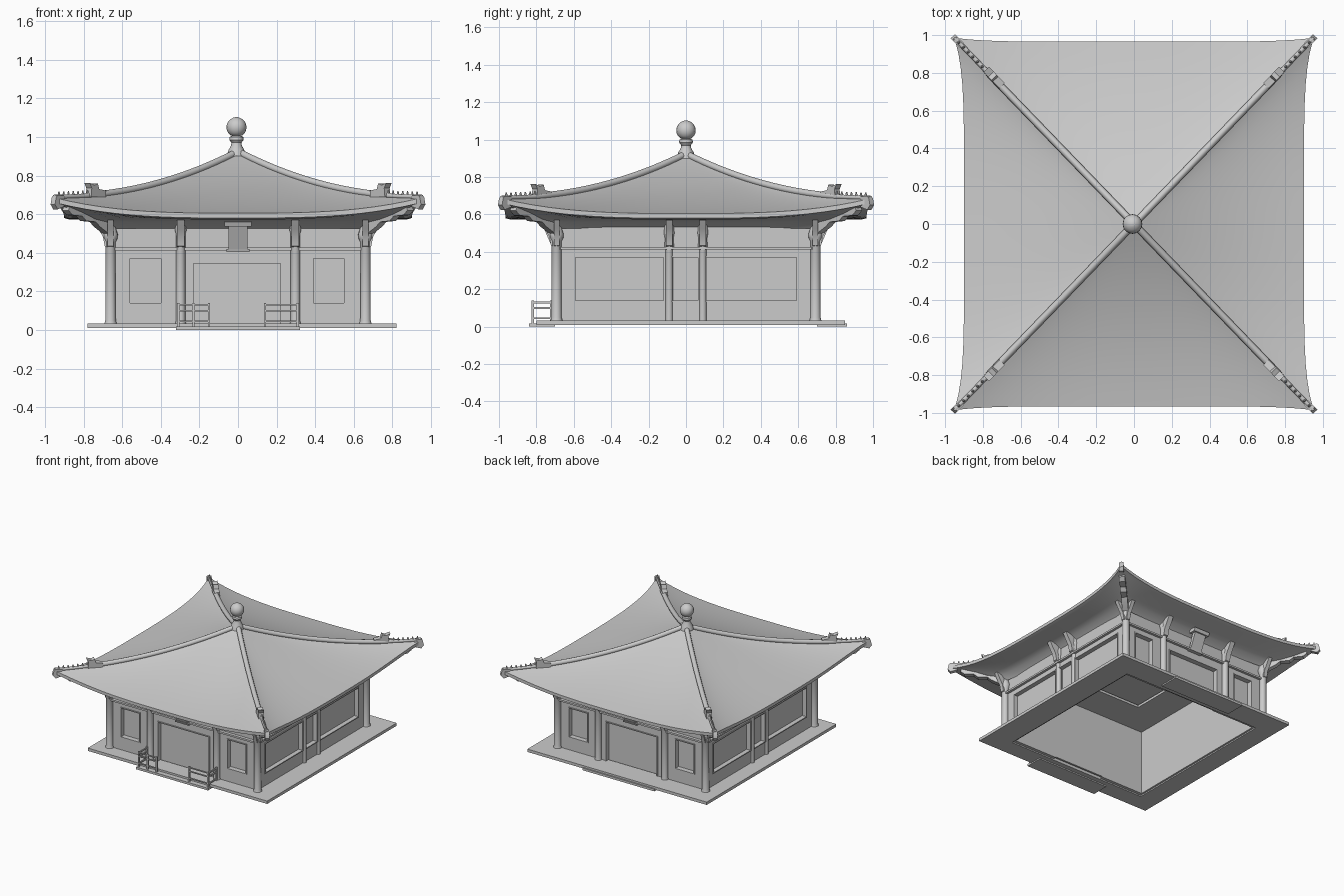
import bpy, bmesh, math
from mathutils import Matrix, Vector

if "Cube" in bpy.data.objects:
    bpy.data.objects.remove(bpy.data.objects["Cube"])

CX, CY = 0.95, 0.985          # roof corner
I4 = Matrix.Identity(4)


def finish(name, bm, angle=35):
    bmesh.ops.recalc_face_normals(bm, faces=bm.faces)
    me = bpy.data.meshes.new(name)
    bm.to_mesh(me)
    bm.free()
    ob = bpy.data.objects.new(name, me)
    bpy.context.collection.objects.link(ob)
    bpy.ops.object.select_all(action='DESELECT')
    bpy.context.view_layer.objects.active = ob
    ob.select_set(True)
    bpy.ops.object.shade_smooth_by_angle(angle=math.radians(angle))
    return ob


def box(bm, x0, x1, y0, y1, z0, z1, M=I4):
    S = Matrix.Diagonal((x1 - x0, y1 - y0, z1 - z0, 1))
    T = Matrix.Translation(((x0 + x1) / 2, (y0 + y1) / 2, (z0 + z1) / 2))
    bmesh.ops.create_cube(bm, size=1, matrix=M @ T @ S)


def lathe(bm, prof, x=0, y=0, n=16):
    rings = [[bm.verts.new((x + r * math.cos(2 * math.pi * k / n),
                            y + r * math.sin(2 * math.pi * k / n), z)) for k in range(n)] for r, z in prof]
    for a, b in zip(rings, rings[1:]):
        for k in range(n):
            bm.faces.new((a[k], a[(k + 1) % n], b[(k + 1) % n], b[k]))
    bm.faces.new(rings[0])
    bm.faces.new(rings[-1])


def prism(bm, poly, w, M):
    # polygon in (outward, height), outward is local -y
    a = [bm.verts.new(M @ Vector((-w / 2, -o, z))) for o, z in poly]
    b = [bm.verts.new(M @ Vector((w / 2, -o, z))) for o, z in poly]
    bm.faces.new(a)
    bm.faces.new(b)
    n = len(poly)
    for i in range(n):
        bm.faces.new((a[i], a[(i + 1) % n], b[(i + 1) % n], b[i]))


def place(x, y, deg):
    return Matrix.Translation((x, y, 0)) @ Matrix.Rotation(math.radians(deg), 4, 'Z')


def hip(t):
    return 0.685 + 0.235 * (1 - t) ** 2.1


# Roof: concave hipped sheet with upswept corners, fascia and coved soffit
N, R = 24, 16
perim = []
for side in range(4):
    for i in range(N):
        u = -1 + 2 * i / N
        in_x = CX - 0.05 * (1 - u ** 6)
        in_y = CY - 0.02 * (1 - u ** 6)
        perim.append(((u * CX, -in_y), (in_x, u * CY), (-u * CX, in_y), (-in_x, -u * CY))[side] + (abs(u),))
bm = bmesh.new()
rows = []
for j in range(R + 1):
    t = max(j / R, 0.01)
    rows.append([(x * t, y * t, hip(t) - 0.08 * (1 - u ** 3) * t * t) for x, y, u in perim])
rows.append([(x, y, z - 0.025) for x, y, z in rows[-1]])
rows.append([(x * 0.97, y * 0.97, z - 0.008) for x, y, z in rows[-1]])
for s, z in ((0.82, 0.575), (0.76, 0.56), (0.71, 0.525)):
    rows.append([(x * s, y * s, z) for x, y, u in perim])
rows = [[bm.verts.new(p) for p in r] for r in rows]
for a, b in zip(rows, rows[1:]):
    for k in range(len(a)):
        m = (k + 1) % len(a)
        bm.faces.new((a[k], b[k], b[m], a[m]))
finish("roof", bm, 40)

# Hip ridges: thick upper tube, thinner lower end
cu = bpy.data.curves.new("hip_ridges", 'CURVE')
cu.dimensions = '3D'
cu.bevel_depth = 0.019
cu.bevel_resolution = 2
cu.use_fill_caps = True
for sx in (-1, 1):
    for sy in (-1, 1):
        sp = cu.splines.new('POLY')
        sp.points.add(24)
        for k, p in enumerate(sp.points):
            t = 0.02 + 0.98 * k / 24
            p.co = (sx * CX * t, sy * CY * t, hip(t) + 0.004, 1)
            p.radius = 1 if t < 0.8 else 0.65
ob = bpy.data.objects.new("hip_ridges", cu)
bpy.context.collection.objects.link(ob)
bpy.ops.object.select_all(action='DESELECT')
bpy.context.view_layer.objects.active = ob
ob.select_set(True)
bpy.ops.object.convert(target='MESH')

# Ridge beasts, small teeth and corner tips
bm = bmesh.new()
beast = [(-0.06, 0.69), (0.05, 0.69), (0.045, 0.735), (0.06, 0.762), (0.025, 0.75), (0.0, 0.76), (-0.01, 0.73), (-0.06, 0.722)]
tip = [(-0.05, 0.64), (0.0, 0.625), (0.02, 0.65), (0.012, 0.685), (0.0, 0.70), (-0.05, 0.695)]
for sx in (-1, 1):
    for sy in (-1, 1):
        deg = math.degrees(math.atan2(sy * CY, sx * CX)) + 90
        prism(bm, beast, 0.04, place(sx * 0.74, sy * 0.775, deg))
        prism(bm, tip, 0.032, place(sx * 0.945, sy * 0.98, deg))
        for k in range(7):
            t = 0.82 + 0.026 * k
            bmesh.ops.create_cone(bm, cap_ends=True, segments=6, radius1=0.011, radius2=0.003, depth=0.03,
                                  matrix=Matrix.Translation((sx * CX * t, sy * CY * t, hip(t) + 0.018)))
finish("ridge_ornaments", bm)

# Finial
bm = bmesh.new()
ball = [(max(0.052 * math.sin(math.pi * k / 10), 0.008), 1.05 - 0.052 * math.cos(math.pi * k / 10)) for k in range(1, 11)]
lathe(bm, [(0.05, 0.90), (0.042, 0.93), (0.028, 0.955), (0.026, 0.97), (0.037, 0.985), (0.035, 1.0), (0.022, 1.006)] + ball[1:], x=-0.008)
finish("finial", bm)

# Base: walkway ring and front/back steps
bm = bmesh.new()
box(bm, -0.78, 0.82, -0.80, -0.66, 0.01, 0.033)
box(bm, -0.78, 0.82, 0.66, 0.85, 0.01, 0.033)
box(bm, -0.78, -0.62, -0.66, 0.66, 0.01, 0.033)
box(bm, 0.62, 0.82, -0.66, 0.66, 0.01, 0.033)
finish("walkway", bm)
bm = bmesh.new()
box(bm, -0.32, 0.32, -0.84, -0.70, 0, 0.018)
box(bm, -0.32, 0.32, 0.70, 0.86, 0, 0.018)
finish("steps", bm)


# Walls with recessed windows and doors
def wall(name, deg, dist, half, openings, depth):
    M = Matrix.Rotation(math.radians(deg), 4, 'Z')
    bm = bmesh.new()
    out, back = -dist, -dist + 0.05
    cur = -half
    for x0, x1, z0, z1 in openings:
        box(bm, cur, x0, out, back, 0.02, 0.42, M)
        box(bm, x0, x1, out, back, z1, 0.42, M)
        if z0 > 0.03:
            box(bm, x0, x1, out, back, 0.02, z0, M)
        box(bm, x0, x1, out + depth, back, z0, z1, M)         # recessed panel
        f = 0.008                                             # raised trim
        for a, b, c, d in ((x0 - f, x0, z0, z1), (x1, x1 + f, z0, z1), (x0 - f, x1 + f, z1, z1 + f), (x0 - f, x1 + f, z0 - f, z0)):
            box(bm, a, b, out - 0.006, out, c, d, M)
        cur = x1
    box(bm, cur, half, out, back, 0.02, 0.42, M)
    box(bm, -half, half, out + 0.005, back, 0.42, 0.56, M)    # frieze
    box(bm, -half - 0.03, half + 0.03, out - 0.02, out + 0.01, 0.413, 0.427, M)
    finish(name, bm)


door_side = [(-0.56, -0.40, 0.14, 0.37), (-0.23, 0.22, 0.025, 0.345), (0.39, 0.55, 0.14, 0.37)]
win_side = [(-0.59, -0.12, 0.14, 0.37), (-0.075, 0.065, 0.14, 0.37), (0.11, 0.59, 0.14, 0.37)]
wall("front_wall", 0, 0.685, 0.65, door_side, 0.035)
wall("back_wall", 180, 0.685, 0.65, door_side, 0.035)
wall("right_wall", 90, 0.655, 0.68, win_side, 0.03)
wall("left_wall", -90, 0.655, 0.68, win_side, 0.03)

# Coffered ceiling
bm = bmesh.new()
for s in (-1, 1):
    box(bm, -0.62, 0.62, min(s * 0.37, s * 0.65), max(s * 0.37, s * 0.65), 0.54, 0.56)
    box(bm, min(s * 0.35, s * 0.62), max(s * 0.35, s * 0.62), -0.37, 0.37, 0.54, 0.56)
box(bm, -0.38, 0.38, -0.4, 0.4, 0.58, 0.60)
finish("ceiling", bm)

# Columns with ball capitals and flared brackets to the eaves
cols, brk = bmesh.new(), bmesh.new()
arm = [(0, 0.42), (0.03, 0.435), (0.04, 0.485), (0.065, 0.525), (0.09, 0.57), (-0.02, 0.57), (-0.02, 0.42)]
beam = [(0, 0.48), (0.10, 0.535), (0.13, 0.56), (0.20, 0.565), (0.23, 0.59), (0.30, 0.595), (0.33, 0.62),
        (0.32, 0.645), (0.15, 0.60), (0, 0.585)]
capital = [(0.026, 0.455), (0.036, 0.475), (0.038, 0.495), (0.03, 0.518), (0.022, 0.57)]
for sx in (-1, 1):
    for sy in (-1, 1):
        x, y = sx * 0.66, sy * 0.692
        deg = math.degrees(math.atan2(sy, sx)) + 90
        lathe(cols, [(0.033, 0.03), (0.027, 0.05)] + capital, x, y)
        prism(brk, beam, 0.045, place(x, y, deg))
        prism(brk, arm, 0.03, place(x, y, 0 if sy < 0 else 180))
        prism(brk, arm, 0.03, place(x, y, 90 if sx > 0 else -90))
        # inner columns on door sides
        lathe(cols, [(0.03, 0.02), (0.024, 0.05), (0.024, 0.50), (0.03, 0.515), (0.024, 0.57)], sx * 0.297, sy * 0.692)
        prism(brk, arm, 0.04, place(sx * 0.297, sy * 0.692, 0 if sy < 0 else 180))
        # engaged columns between side windows
        lathe(cols, [(0.02, 0.03), (0.02, 0.41), (0.026, 0.43), (0.022, 0.47), (0.028, 0.50), (0.022, 0.57)], sx * 0.65, sy * 0.09)
        prism(brk, arm, 0.035, place(sx * 0.655, sy * 0.09, 90 if sx > 0 else -90))
finish("columns", cols)
finish("eave_brackets", brk)

# Blank hanging plaques over both doors
bm = bmesh.new()
for deg in (0, 180):
    M = place(0, 0, deg)
    prism(bm, [(0.69, 0.41), (0.71, 0.41), (0.77, 0.55), (0.74, 0.56)], 0.10, M)
    prism(bm, [(0.72, 0.535), (0.775, 0.535), (0.785, 0.56), (0.72, 0.565)], 0.14, M)
    prism(bm, [(0.68, 0.405), (0.715, 0.405), (0.72, 0.42), (0.69, 0.42)], 0.12, M)
finish("plaques", bm)

# Front railing with side returns
bm = bmesh.new()
for x in (-0.31, -0.23, -0.15, 0.14, 0.31):
    box(bm, x - 0.006, x + 0.006, -0.826, -0.814, 0.015, 0.14)
for z in (0.13, 0.10, 0.045):
    for s in (-1, 1):
        box(bm, s * 0.31 - 0.005, s * 0.31 + 0.005, -0.82, -0.715, z - 0.005, z + 0.005)
        box(bm, min(s * 0.31, s * 0.145), max(s * 0.31, s * 0.145), -0.825, -0.815, z - 0.004, z + 0.004)
for s in (-1, 1):
    box(bm, s * 0.31 - 0.006, s * 0.31 + 0.006, -0.726, -0.714, 0.015, 0.14)
finish("front_railing", bm)
